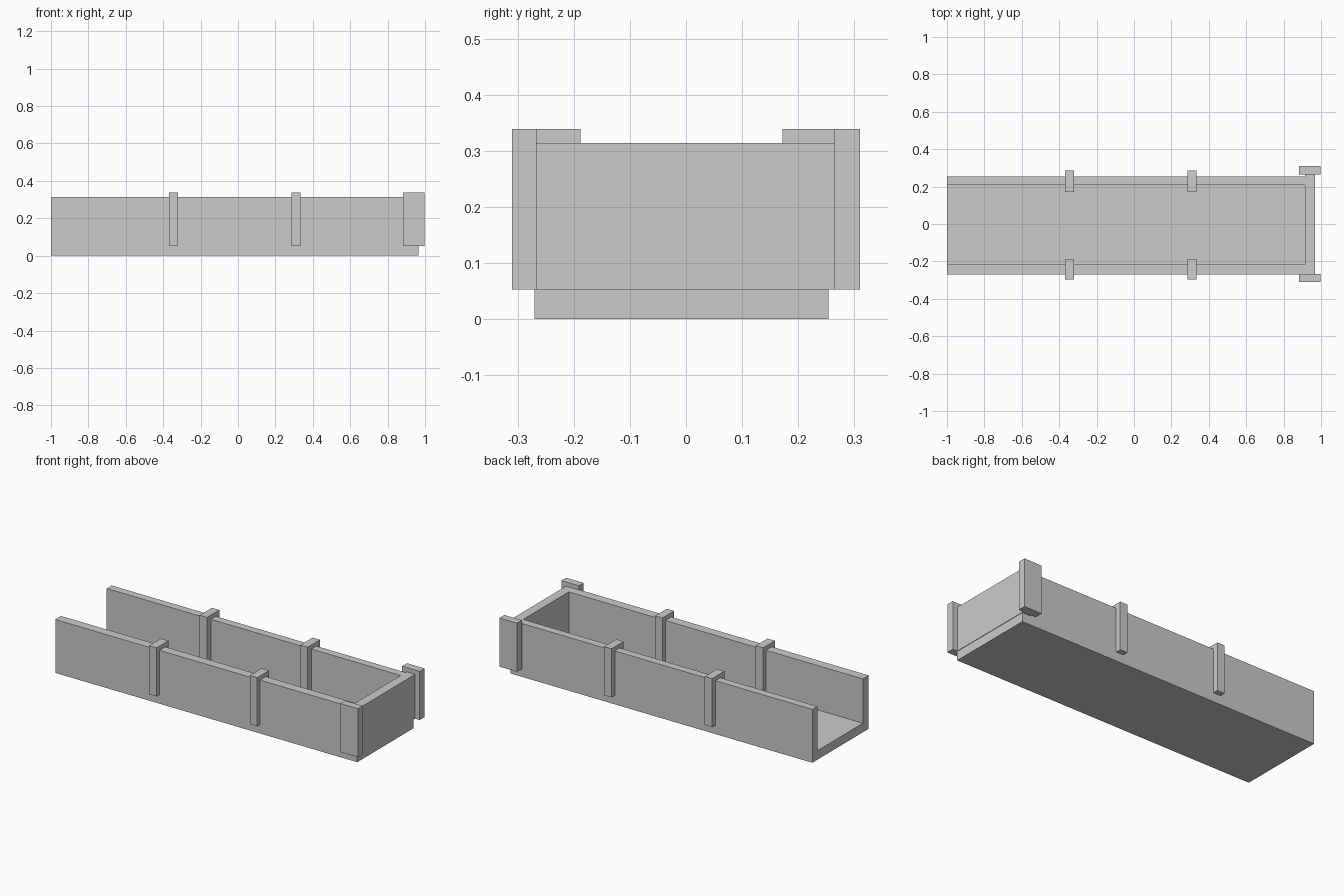
import bpy

if "Cube" in bpy.data.objects:
    bpy.data.objects.remove(bpy.data.objects["Cube"])


def box(name, x, y, z):
    """Axis-aligned box from (min, max) ranges."""
    bpy.ops.mesh.primitive_cube_add(
        size=1, location=[(a + b) / 2 for a, b in (x, y, z)])
    ob = bpy.context.object
    ob.name = name
    ob.scale = [b - a for a, b in (x, y, z)]
    bpy.ops.object.transform_apply(location=False, rotation=False, scale=True)
    return ob


FLOOR_TOP, WALL_TOP, POST_TOP = 0.053, 0.314, 0.339
WALL_Z = (FLOOR_TOP, WALL_TOP)
POST_Z = (FLOOR_TOP, POST_TOP)

# Floor slab, open at the -x end
box("trough_floor", (-1.0, 0.965), (-0.27, 0.254), (0.0, FLOOR_TOP))

# Walls
box("front_wall", (-1.0, 0.914), (-0.27, -0.216), WALL_Z)
box("back_wall", (-1.0, 0.914), (0.208, 0.254), WALL_Z)
box("end_wall", (0.914, 0.968), (-0.266, 0.264), WALL_Z)

# Posts straddling the long walls
for i, x in enumerate((-0.346, 0.309), 1):
    xr = (x - 0.024, x + 0.024)
    box(f"front_post_{i}", xr, (-0.297, -0.188), POST_Z)
    box(f"back_post_{i}", xr, (0.172, 0.286), POST_Z)

# Corner posts at the closed end
box("front_corner_post", (0.883, 0.998), (-0.31, -0.266), POST_Z)
box("back_corner_post", (0.883, 0.998), (0.264, 0.31), POST_Z)
